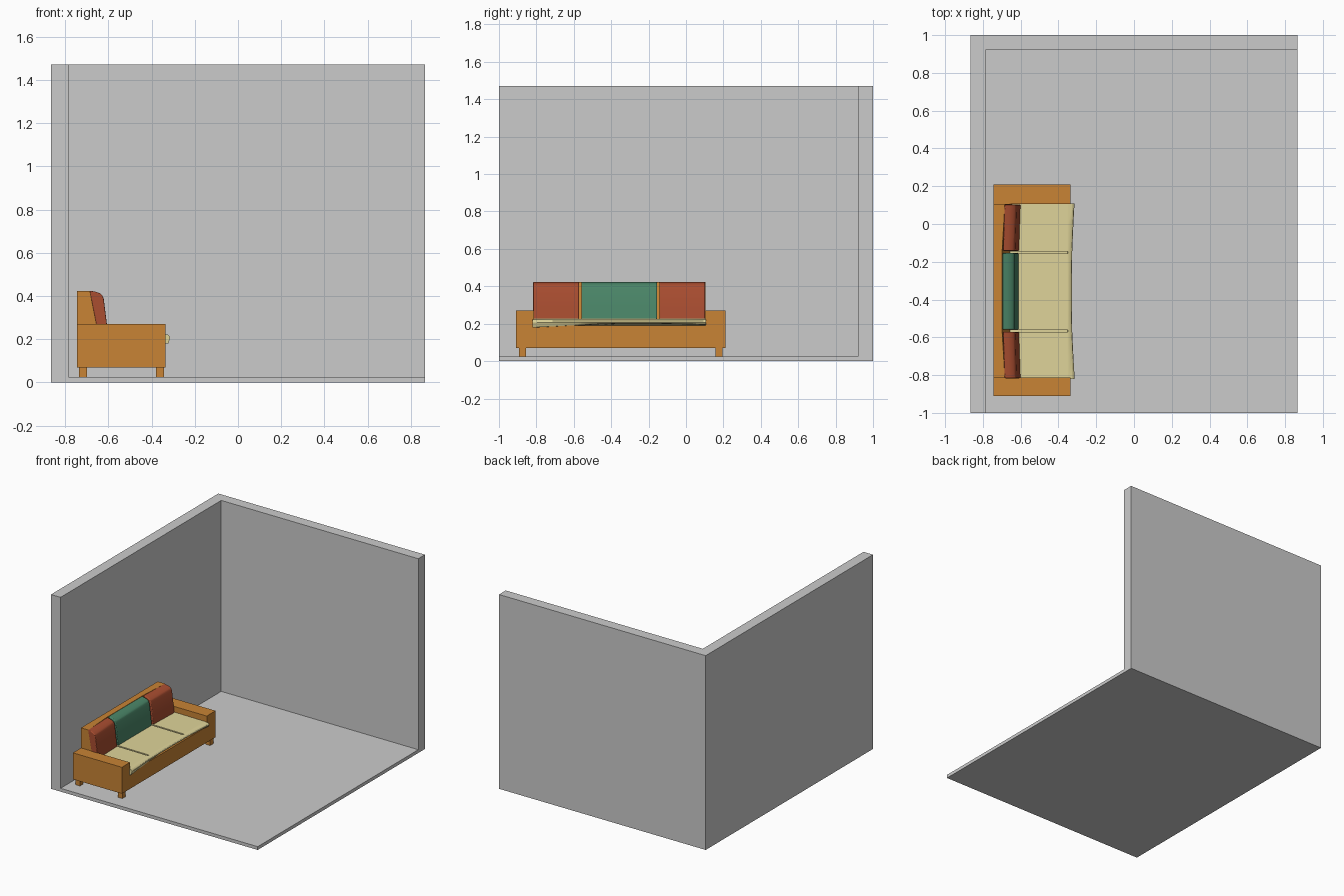
import bpy, bmesh

if "Cube" in bpy.data.objects:
    bpy.data.objects.remove(bpy.data.objects["Cube"])


def material(name, rgb):
    m = bpy.data.materials.new(name)
    m.diffuse_color = (*rgb, 1)
    m.use_nodes = True
    m.node_tree.nodes["Principled BSDF"].inputs["Base Color"].default_value = m.diffuse_color
    return m


GREY = None
WOOD = material("orange_frame", (0.58, 0.23, 0.035))
RED = material("red_fabric", (0.40, 0.075, 0.03))
GREEN = material("green_fabric", (0.07, 0.24, 0.14))
CREAM = material("cream_fabric", (0.74, 0.66, 0.32))


def loft(name, sections, mat, bevel=0, smooth=False):
    """Skin a closed solid through matching cross-sections of 3D points."""
    bm = bmesh.new()
    rings = [[bm.verts.new(p) for p in s] for s in sections]
    n = len(rings[0])
    for a, b in zip(rings, rings[1:]):
        for i in range(n):
            j = (i + 1) % n
            bm.faces.new((a[i], a[j], b[j], b[i]))
    bm.faces.new(rings[0][::-1])
    bm.faces.new(rings[-1])
    bmesh.ops.recalc_face_normals(bm, faces=bm.faces)
    me = bpy.data.meshes.new(name)
    bm.to_mesh(me)
    bm.free()
    ob = bpy.data.objects.new(name, me)
    bpy.context.collection.objects.link(ob)
    if mat:
        me.materials.append(mat)
    if bevel:
        mod = ob.modifiers.new("soft_edges", 'BEVEL')
        mod.width, mod.segments, mod.limit_method = bevel, 3, 'ANGLE'
    if smooth:
        bpy.ops.object.select_all(action='DESELECT')
        ob.select_set(True)
        bpy.context.view_layer.objects.active = ob
        bpy.ops.object.shade_smooth_by_angle()
    return ob


def box(name, x, y, z, mat):
    return loft(name, [[(x[0], v, z[0]), (x[1], v, z[0]), (x[1], v, z[1]), (x[0], v, z[1])]
                       for v in y], mat)


# Room: floor and two walls, hollowed out of one block
room = box("room", (-0.865, 0.865), (-1, 1), (0, 1.47), GREY)
hollow = box("room_hollow", (-0.785, 1.2), (-1.3, 0.92), (0.025, 1.8), GREY)
cut = room.modifiers.new("hollow", 'BOOLEAN')
cut.operation, cut.solver, cut.object = 'DIFFERENCE', 'EXACT', hollow
bpy.context.view_layer.objects.active = room
bpy.ops.object.modifier_apply(modifier=cut.name)
bpy.data.objects.remove(hollow)

# Sofa frame: U-shaped profile with arms and seat base
Y0, Y1 = -0.813, 0.105
u_shape = [(-0.91, 0.07), (0.21, 0.07), (0.21, 0.27), (Y1, 0.27),
           (Y1, 0.19), (Y0, 0.19), (Y0, 0.27), (-0.91, 0.27)]
loft("sofa_frame", [[(x, y, z) for y, z in u_shape] for x in (-0.745, -0.335)], WOOD)

# Sofa back: leaning front face, slightly hollowed in the middle
loft("sofa_back", [[(-0.745, y, 0.19), (-0.638 - d, y, 0.19), (-0.684 - d, y, 0.422), (-0.745, y, 0.422)]
                   for y, d in ((Y0, 0), (-0.57, 0.014), (-0.14, 0.014), (Y1, 0))], WOOD)

# Legs
for lx, x in (("back", -0.735), ("front", -0.38)):
    for ly, y in (("left", -0.893), ("right", 0.157)):
        box(f"{lx}_{ly}_leg", (x, x + 0.037), (y, y + 0.038), (0.025, 0.07), WOOD)

# Back cushions: rounded leaning profile
profile = [(-0.645, 0.215), (-0.600, 0.215), (-0.609, 0.29), (-0.621, 0.385),
           (-0.627, 0.402), (-0.640, 0.413), (-0.660, 0.420), (-0.686, 0.424)]
for name, y0, y1, d0, d1, mat in (("left_back_cushion", -0.817, -0.572, 0, 0.008, RED),
                                  ("middle_back_cushion", -0.559, -0.154, 0.010, 0.010, GREEN),
                                  ("right_back_cushion", -0.142, 0.102, 0.008, 0, RED)):
    loft(name, [[(x - d, y, z) for x, z in profile] for y, d in ((y0, d0), (y1, d1))],
         mat, 0.005, True)

# Seat cushion: drooping front lip, two grooves dividing three seats
stations = []  # y, front x, underside z, groove depth
for y, fx, zb in ((-0.820, -0.314, 0.180), (-0.70, -0.321, 0.186), (-0.573, -0.327, 0.193),
                  (-0.45, -0.329, 0.200), (-0.28, -0.329, 0.204), (-0.157, -0.327, 0.202),
                  (0.0, -0.321, 0.199), (0.108, -0.315, 0.195)):
    stations.append((y, fx, zb, 0))
    if y in (-0.573, -0.157):
        stations += [(y + 0.001, fx, zb, 0.014), (y + 0.011, fx, zb, 0.014), (y + 0.012, fx, zb, 0)]
loft("seat_cushion", [[(-0.66, y, 0.185), (-0.66, y, 0.228 - g), (-0.352, y, 0.225 - g), (-0.350, y, 0.225),
                       (fx - 0.010, y, 0.221), (fx - 0.002, y, 0.214), (fx, y, 0.207),
                       (fx - 0.008, y, zb), (-0.350, y, zb - 0.002)]
                      for y, fx, zb, g in stations], CREAM, 0, True)
